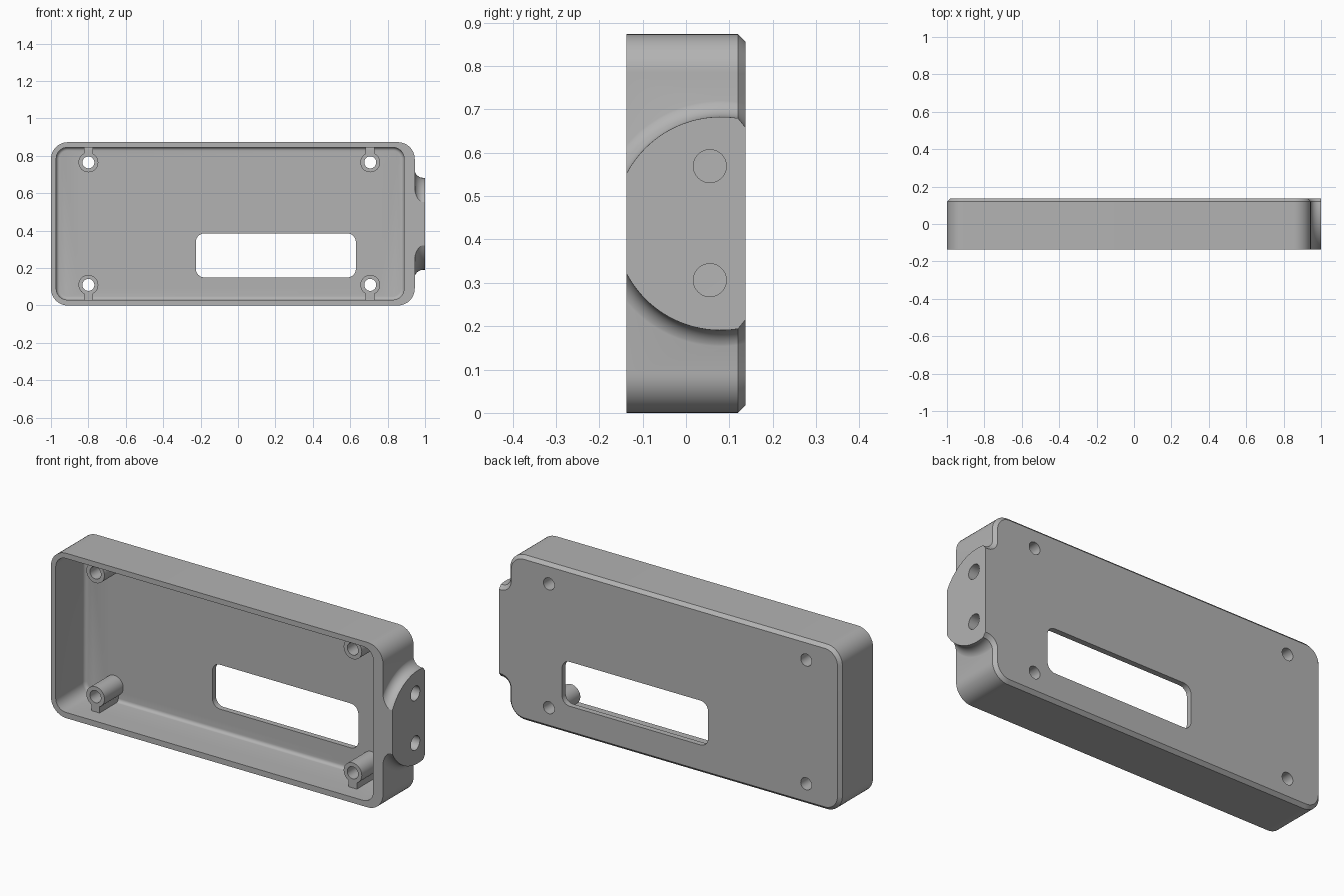
import bpy, bmesh, math
from mathutils import Matrix

if "Cube" in bpy.data.objects:
    bpy.data.objects.remove(bpy.data.objects["Cube"])

FRONT, BACK = -0.137, 0.137
CHAMFER = 0.017
MID_Z = 0.4365

grey = bpy.data.materials.new("plain grey")
grey.use_nodes = True
grey.diffuse_color = (0.45, 0.45, 0.45, 1)
grey.node_tree.nodes["Principled BSDF"].inputs["Base Color"].default_value = grey.diffuse_color


def finish(name, bm):
    bmesh.ops.recalc_face_normals(bm, faces=bm.faces)
    mesh = bpy.data.meshes.new(name)
    bm.to_mesh(mesh)
    bm.free()
    mesh.materials.append(grey)
    obj = bpy.data.objects.new(name, mesh)
    bpy.context.scene.collection.objects.link(obj)
    return obj


def loft(name, rings):
    """Skin a list of equal-length point rings and cap both ends."""
    bm = bmesh.new()
    rows = [[bm.verts.new(p) for p in ring] for ring in rings]
    for a, b in zip(rows, rows[1:]):
        for i in range(len(a)):
            j = (i + 1) % len(a)
            bm.faces.new((a[i], a[j], b[j], b[i]))
    bm.faces.new(rows[0])
    bm.faces.new(rows[-1])
    return finish(name, bm)


def rounded(x0, x1, z0, z1, r, y, inset=0.0, steps=10):
    """Rounded rectangle ring lying in the plane y."""
    pts = []
    corners = ((x1 - r, z1 - r), (x0 + r, z1 - r), (x0 + r, z0 + r), (x1 - r, z0 + r))
    for k, (cx, cz) in enumerate(corners):
        for i in range(steps + 1):
            a = math.pi / 2 * (k + i / steps)
            pts.append((cx + (r - inset) * math.cos(a), y, cz + (r - inset) * math.sin(a)))
    return pts


def cylinder(name, r, start, end, axis):
    """Cylinder between two points along axis X or Y."""
    bm = bmesh.new()
    length = sum(abs(e - s) for s, e in zip(start, end))
    rot = Matrix.Rotation(math.pi / 2, 4, "Y" if axis == "X" else "X")
    mid = [(s + e) / 2 for s, e in zip(start, end)]
    bmesh.ops.create_cone(bm, cap_ends=True, segments=40, radius1=r, radius2=r,
                          depth=length, matrix=Matrix.Translation(mid) @ rot)
    return finish(name, bm)


def combine(target, tool, operation):
    tool.hide_render = True
    mod = target.modifiers.new("combine", "BOOLEAN")
    mod.operation = operation
    mod.solver = "EXACT"
    mod.object = tool
    bpy.context.view_layer.objects.active = target
    bpy.ops.object.modifier_apply(modifier=mod.name)
    bpy.data.objects.remove(tool)


# Outer shell with a chamfered back edge
outer = (-1.0, 0.945, 0.0, 0.873, 0.09)
case = loft("case", [rounded(*outer, FRONT), rounded(*outer, BACK - CHAMFER),
                     rounded(*outer, BACK, CHAMFER)])

# Side mounting lug: part of a disc, flared into the wall by a concave fillet
LUG_R, FILLET, LUG_Y = 0.246, 0.046, 0.08


def lug_ring(y, inset=0.0):
    profile = [(0.91, LUG_R + FILLET)]
    for i in range(11):
        a = math.pi / 2 * i / 10
        profile.append((0.944 + FILLET - (FILLET + inset) * math.cos(a),
                        LUG_R + FILLET - (FILLET + inset) * math.sin(a)))
    profile.append((1.0, LUG_R - inset))
    half = [(x, math.sqrt(r * r - (y - LUG_Y) ** 2)) for x, r in profile]
    return ([(x, y, MID_Z + h) for x, h in half]
            + [(x, y, MID_Z - h) for x, h in reversed(half)])


stations = 24
span = BACK - CHAMFER - FRONT
rings = [lug_ring(FRONT + span * i / stations) for i in range(stations + 1)]
rings.append(lug_ring(BACK, CHAMFER))
combine(case, loft("lug", rings), "UNION")

# Cavity, open at the front, with a small fillet around its floor
FLOOR, SOFT = 0.107, 0.018
inner = (-0.972, 0.888, 0.03, 0.845, 0.06)
rings = [rounded(*inner, FRONT - 0.1)]
for i in range(6):
    a = math.pi / 2 * i / 5
    rings.append(rounded(*inner, FLOOR - SOFT + SOFT * math.sin(a), SOFT * (1 - math.cos(a))))
combine(case, loft("cavity", rings), "DIFFERENCE")

# Screw posts, each tied to the nearest long wall by a rib
POST_END = -0.05
posts = [(x, z, wall) for x in (-0.8, 0.707) for z, wall in ((0.11, 0.015), (0.765, 0.86))]
for x, z, wall in posts:
    rib = rounded(x - 0.024, x + 0.024, min(z, wall), max(z, wall), 0.002, POST_END, steps=1)
    combine(case, loft("rib", [rib, [(px, 0.12, pz) for px, _, pz in rib]]), "UNION")
    combine(case, cylinder("post", 0.053, (x, POST_END, z), (x, 0.12, z), "Y"), "UNION")
for x, z, _ in posts:
    combine(case, cylinder("screw_hole", 0.032, (x, -0.2, z), (x, 0.2, z), "Y"), "DIFFERENCE")

# Window through the back wall
window = (-0.225, 0.63, 0.15, 0.385, 0.045)
combine(case, loft("window", [rounded(*window, 0.0), rounded(*window, 0.2)]), "DIFFERENCE")

# Two mounting holes through the lug
for z in (0.306, 0.569):
    combine(case, cylinder("lug_hole", 0.038, (0.85, 0.055, z), (1.05, 0.055, z), "X"), "DIFFERENCE")

# Smooth the curved faces while keeping real edges sharp
bpy.ops.object.select_all(action="DESELECT")
case.select_set(True)
bpy.context.view_layer.objects.active = case
bpy.ops.object.shade_smooth_by_angle(angle=math.radians(30))
